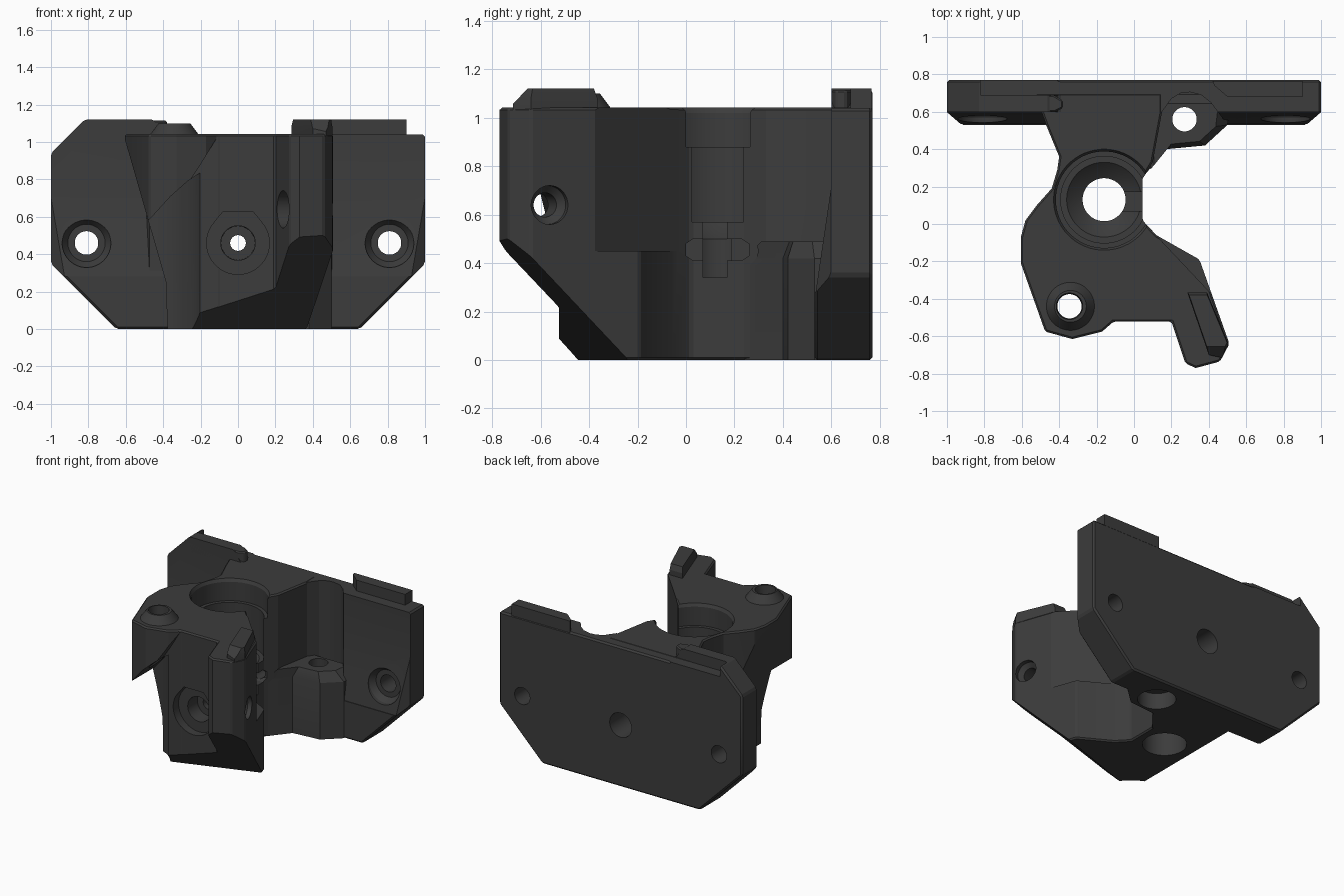
import bpy, bmesh, math
from mathutils import Vector, Matrix

if "Cube" in bpy.data.objects:
    bpy.data.objects.remove(bpy.data.objects["Cube"])

mat = bpy.data.materials.new("charcoal")
mat.diffuse_color = (0.045, 0.045, 0.045, 1)
mat.use_nodes = True
mat.node_tree.nodes["Principled BSDF"].inputs["Base Color"].default_value = mat.diffuse_color


def finish(name, bm, bevel=0.0):
    bmesh.ops.recalc_face_normals(bm, faces=bm.faces)
    me = bpy.data.meshes.new(name)
    bm.to_mesh(me)
    bm.free()
    me.materials.append(mat)
    ob = bpy.data.objects.new(name, me)
    bpy.context.collection.objects.link(ob)
    if bevel:
        m = ob.modifiers.new("edge", 'BEVEL')
        m.width, m.segments = bevel, 1
        m.limit_method, m.angle_limit = 'ANGLE', math.radians(40)
        bake(ob)
    return ob


def bake(ob):
    bpy.context.view_layer.update()
    dg = bpy.context.evaluated_depsgraph_get()
    me = bpy.data.meshes.new_from_object(ob.evaluated_get(dg))
    ob.modifiers.clear()
    ob.data = me


def prism(name, pts, a, b, axis='z', bevel=0.0, top=None):
    """Extrude an outline along an axis; top=(height, scale) adds a tapered cap."""
    put = {'z': lambda u, v, w: (u, v, w),
           'y': lambda u, v, w: (u, w, v),
           'x': lambda u, v, w: (w, u, v)}[axis]
    cu = sum(p[0] for p in pts) / len(pts)
    cv = sum(p[1] for p in pts) / len(pts)
    levels = [(a, 1), (b, 1)] + ([top] if top else [])
    bm = bmesh.new()
    rings = [[bm.verts.new(put(cu + (u - cu) * s, cv + (v - cv) * s, w)) for u, v in pts]
             for w, s in levels]
    bm.faces.new(rings[0])
    bm.faces.new(rings[-1])
    n = len(pts)
    for r0, r1 in zip(rings, rings[1:]):
        for i in range(n):
            bm.faces.new((r0[i], r0[(i + 1) % n], r1[(i + 1) % n], r1[i]))
    return finish(name, bm, bevel)


def turned(name, origin, direction, profile, n=40):
    """Solid of revolution from (distance, radius) pairs along a direction."""
    rot = Vector((0, 0, 1)).rotation_difference(Vector(direction)).to_matrix().to_4x4()
    M = Matrix.Translation(origin) @ rot
    bm = bmesh.new()
    rings = []
    for d, r in profile:
        rings.append([bm.verts.new(M @ Vector((r * math.cos(2 * math.pi * (i + .5) / n),
                                               r * math.sin(2 * math.pi * (i + .5) / n), d)))
                      for i in range(n)])
    bm.faces.new(rings[0])
    bm.faces.new(rings[-1])
    for r0, r1 in zip(rings, rings[1:]):
        for i in range(n):
            bm.faces.new((r0[i], r0[(i + 1) % n], r1[(i + 1) % n], r1[i]))
    return finish(name, bm)


def cut(targets, *cutters):
    for c in cutters:
        for ob in targets:
            m = ob.modifiers.new("cut", 'BOOLEAN')
            m.operation, m.solver, m.object = 'DIFFERENCE', 'EXACT', c
            bake(ob)
        bpy.data.objects.remove(c)


# back plate with clipped corners
plate = prism("back_plate", [(-.65, 0), (.65, 0), (1, .35), (1, 1.04), (-.4, 1.04), (-.45, 1.12),
                             (-.82, 1.12), (-1, .94), (-1, .35)], .53, .77, 'y', .012)
cut([plate],
    prism("face_slope", [(.4, .28), (.535, .28), (.6, .72), (.6, 1.3), (.4, 1.3)], -1.1, 1.1, 'x'),
    prism("pocket", [(.10, .33), (.15, .60), (.20, .67), (.25, .70), (.30, .705), (.36, .69),
                     (.41, .65), (.5, .53), (.5, .3)], .43, 1.3),
    prism("ledge_step", [(-.82, .69), (-.82, .8), (-.3, .8), (-.3, .69)], 1.04, 1.3))
for s in (-1, 1):
    cut([plate],
        prism("end_chamfer", [(s * .91, .52), (s * 1.02, .52), (s * 1.02, .615)], -.1, 1.3),
        turned("plate_screw", (s * .81, .45, .46), (0, 1, 0),
               [(0, .135), (.12, .13), (.16, .10), (.16, .063), (.5, .063)]))

# ledges along the top of the plate
prism("left_ledge", [(-.82, .60), (-.42, .60), (-.38, .62), (-.38, .66), (-.43, .69), (-.82, .69)],
      1.0, 1.115, bevel=.008)
prism("right_rail", [(.42, .765), (.43, .74), (.50, .68), (.90, .68), (.90, .765)], 1.0, 1.12)

# main body with the reaching arm
body = prism("main_body", [
    (-.53, .70), (-.47, .53), (-.40, .36), (-.41, .29), (-.44, .19), (-.52, .10), (-.58, .02),
    (-.605, -.07), (-.605, -.21), (-.475, -.575), (-.33, -.615), (-.17, -.575), (-.11, -.522),
    (.20, -.522), (.275, -.745), (.33, -.77), (.46, -.735), (.51, -.64), (.35, -.19), (.12, -.06),
    (.045, .02), (.045, .24), (.10, .33), (.15, .60), (.15, .70)], 0, 1.042, bevel=.01)

# underside of the arm: slope facing forward and down
bm = bmesh.new()
arm = Vector((.32, -.94, 0)).normalized()
side = Vector((.94, .32, 0)).normalized()
base = Vector((.33, -.25, 0)) - arm * .3 - Vector((0, 0, .3))
low = [base + side * k for k in (-2, 2)]
ring = [[bm.verts.new(p + o) for o in (Vector((0, 0, 0)), arm * 2 + Vector((0, 0, 2)),
                                      arm * 2 - Vector((0, 0, .5)))] for p in low]
bm.faces.new(ring[0])
bm.faces.new(ring[1])
for i in range(3):
    j = (i + 1) % 3
    bm.faces.new((ring[0][i], ring[0][j], ring[1][j], ring[1][i]))
cut([body], finish("arm_slope", bm))

# round scoop with a sloping roof below the front screw boss
scoop = turned("boss_scoop", (-.50, -.63, 0), (0, 0, 1), [(-.2, .315), (1.0, .315)], 56)
cut([scoop], prism("scoop_roof", [(-1, .10), (-.46, .60), (-.36, .71), (-.27, .79), (-.18, .85),
                                  (-.1, 1.3), (-1, 1.3)], -1.2, .2, 'y'))

cut([body], scoop,
    # boss flank tapering back to the flat front
    prism("boss_taper", [(-.28, -.1), (-.09, -.1), (-.09, 1.06), (-.2, .88), (-.28, .76)],
          -1, -.5235, 'y'),
    # left flank leaning inwards towards the bottom
    prism("left_flank", [(-.615, 1.05), (-.385, .25), (-.375, -.1), (-1, -.1), (-1, 1.05)],
          -.9, .54, 'y'),
    # relief behind the arm
    prism("arm_relief", [(.42, -.38), (.09, -.03), (.36, -.15), (.5, -.2)], .45, 1.3),
    # stepped vertical bore
    turned("main_bore", (-.16, .13, 0), (0, 0, 1),
           [(-.1, .15), (.27, .15), (.31, .115), (.5, .115), (.53, .16), (.57, .20), (.57, .232),
            (.88, .232), (.88, .258), (1.02, .258), (1.06, .28)], 56),
    # cross shaped window in the side wall
    prism("window_tall", [(.07, .34), (.17, .34), (.17, .58), (.07, .58)], -.12, .2, 'x'),
    prism("window_wide", [(0, .43), (.03, .41), (.23, .41), (.26, .43), (.26, .48), (.23, .5),
                          (.03, .5), (0, .48)], -.06, .2, 'x'),
    # flat topped recess in the front face
    prism("bolt_recess", [(.168 * math.cos(math.radians(a)), .46 + .168 * math.sin(math.radians(a)))
                          for a in range(-220, 41, 10)] + [(.08, .628), (-.08, .628)],
          -.6, -.46, 'y'),
    # cross bolt through the arm
    turned("arm_bolt", (.52, -.55, .64), (-.95, -.32, 0),
           [(-.1, .08), (.07, .08), (.1, .05), (.21, .05), (.21, .1), (.4, .1)]))
cut([body, plate],
    turned("long_bolt", (0, -.6, .46), (0, 1, 0),
           [(0, .095), (.25, .09), (.25, .042), (1.1, .042), (1.1, .09), (1.5, .09)]))

# raised rim round the front screw
rim = turned("front_screw_rim", (-.34, -.44, 0), (0, 0, 1), [(1.0, .135), (1.04, .13), (1.10, .085)])
cut([body, rim], turned("front_screw", (-.345, -.44, 0), (0, 0, 1),
                        [(-.1, .065), (1.0, .065), (1.12, .072)]))

# low boss in the rear pocket, with its screw reaching into the plate
boss = prism("rear_boss", [(.04, .24), (.17, .40), (.38, .42), (.50, .53), (.52, .70), (.04, .70)],
             0, .42, top=(.49, .72))
cut([boss], turned("bolt_clearance", (0, .2, .46), (0, 1, 0), [(0, .09), (.8, .09)]))
cut([boss, plate, body], turned("rear_screw", (.27, .56, 0), (0, 0, 1),
                                [(-.1, .13), (.12, .13), (.12, .065), (.6, .065)]))
cut([boss], turned("bore_clearance", (-.16, .13, 0), (0, 0, 1), [(-.1, .23), (.6, .23)]))

# latch tab on top of the arm, with a ramped front end
tab = prism("latch_tab", [(.285, -.365), (.39, -.365), (.505, -.64), (.47, -.715), (.40, -.70)],
            1.03, 1.08, top=(1.12, .92))
cut([tab], prism("tab_ramp", [(-.73, 1.04), (-.65, 1.125), (-.65, 1.3), (-.9, 1.3), (-.9, 1.04)],
                 0, 1, 'x'))

# smooth the round walls, keep edges sharp
for ob in list(bpy.context.scene.objects):
    bpy.ops.object.select_all(action='DESELECT')
    ob.select_set(True)
    bpy.context.view_layer.objects.active = ob
    bpy.ops.object.shade_smooth_by_angle(angle=math.radians(20))
